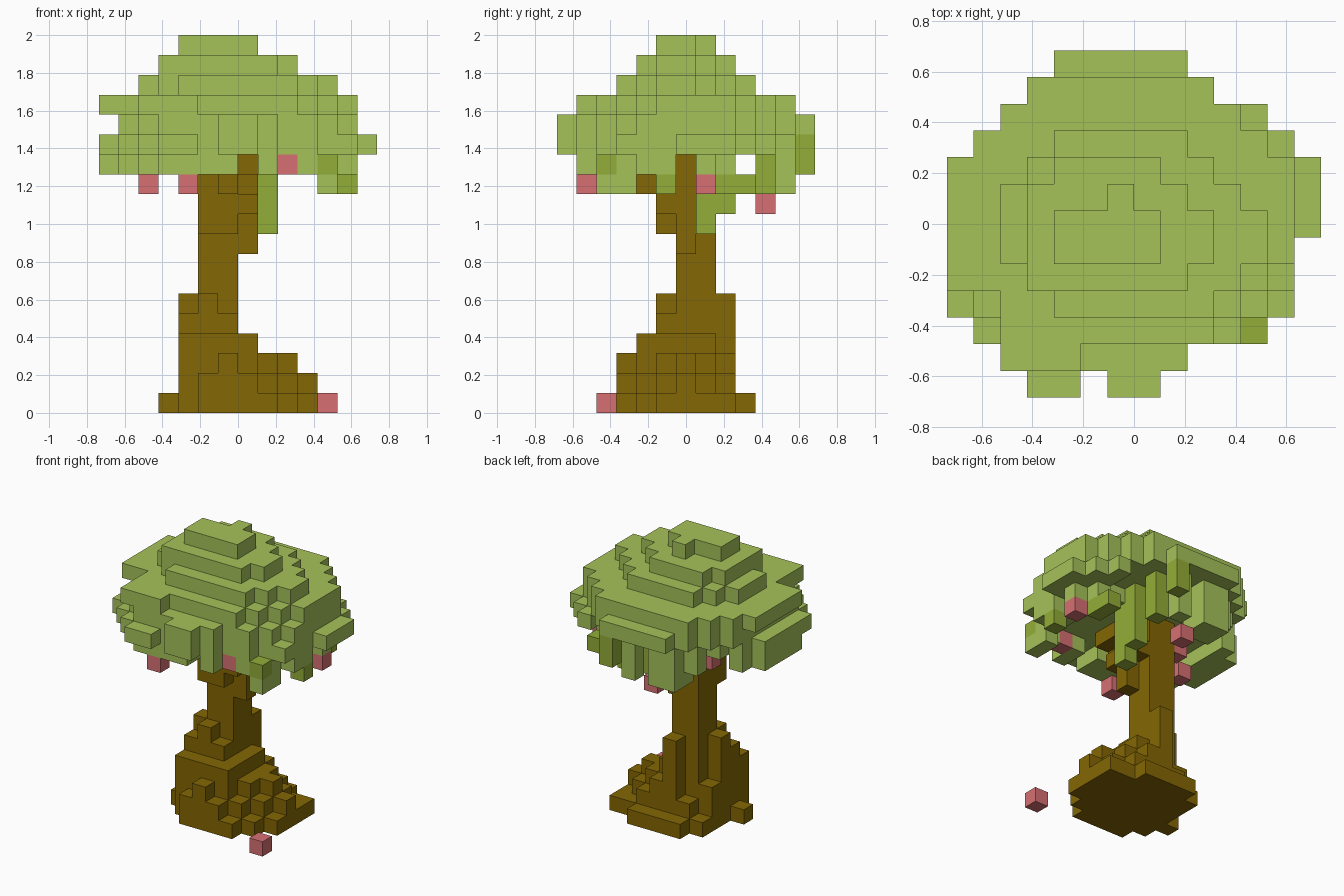
import bpy, bmesh

if "Cube" in bpy.data.objects:
    bpy.data.objects.remove(bpy.data.objects["Cube"])

V = 2 / 19          # cube size; x cells start at i*V, y cells are centred on j*V
cells = {}          # (i, j, k) -> part name


def box(part, i0, i1, j0, j1, k0, k1=None):
    """Fill an inclusive block of cells; part None carves it away."""
    for k in range(k0, (k0 if k1 is None else k1) + 1):
        for i in range(i0, i1 + 1):
            for j in range(j0, j1 + 1):
                if part:
                    cells[i, j, k] = part
                else:
                    cells.pop((i, j, k), None)


def slab(part, k, i0, i1, j0, j1, ne, nw, sw, se):
    """One layer: a rectangle with its four corners cut off in steps."""
    for i in range(i0, i1 + 1):
        for j in range(j0, j1 + 1):
            if i + j <= ne and j - i <= nw and -i - j <= sw and i - j <= se:
                cells[i, j, k] = part


L, D, B, R = "leaves_light", "leaves_dark", "trunk", "fruit"

# Canopy, from the hanging rim to the crown
slab(L, 12, -7, 5, -5, 4, 6, 8, 9, 7)
box(None, -5, 3, -3, 3, 12)          # hollow underside
box(None, -1, 3, 2, 5, 12)
box(None, 0, 0, -5, -4, 12)          # notches in the rim
box(None, 2, 2, -5, -4, 12)
box(None, 3, 5, 0, 0, 12)
slab(L, 13, -7, 6, -6, 5, 7, 8, 10, 6)
box(None, -1, 3, 2, 6, 13)           # open back below the overhang
slab(L, 14, -6, 5, -6, 6, 7, 9, 9, 6)
box(None, -2, -2, -6, -6, 13, 14)
box(None, -4, -3, -6, -6, 14)
slab(L, 15, -7, 5, -4, 5, 7, 9, 9, 6)
box(None, -7, -6, -3, -3, 15)
box(L, -5, -3, -5, -5, 15)
slab(L, 16, -5, 4, -3, 3, 4, 6, 6, 5)
slab(L, 17, -4, 2, -2, 2, 2, 5, 6, 3)
box(L, -3, 0, -1, 0, 18)
box(L, -1, -1, 1, 1, 18)
for i, j in ((6, 2), (5, 3), (4, 4), (5, -3)):
    box(L, i, i, j, j, 13)
for i, j in ((3, -4), (4, -3), (5, -2)):
    box(L, i, i, j, j, 13, 14)

# Hanging leaf clumps
box(L, -3, -2, 4, 5, 11, 13)
box(L, 0, 0, 5, 5, 11, 13)
box(D, 4, 4, -4, -4, 12)
box(L, 4, 4, -4, -3, 11)
box(D, 5, 5, -1, -1, 11)
box(D, 4, 4, 2, 3, 11)
box(D, 1, 1, 4, 4, 11, 13)
box(D, 1, 1, 6, 6, 12, 13)
box(D, 1, 1, 1, 2, 11, 13)
box(D, 1, 1, 2, 2, 10)
box(D, 1, 1, 1, 1, 9, 10)

# Spreading roots
slab(B, 0, -3, 3, -3, 2, 5, 5, 5, 4)
box(B, -2, 1, 3, 3, 0)
box(B, -4, -4, -1, -1, 0)
slab(B, 1, -3, 3, -3, 1, 3, 4, 5, 3)
box(B, -2, 1, 2, 2, 1)
slab(B, 2, -3, 2, -2, 1, 2, 4, 5, 2)
box(B, -1, 0, 2, 2, 2)
box(B, -1, -1, -3, -3, 2)
slab(B, 3, -3, 0, -2, 1, 1, 3, 5, 2)

# Trunk and branches
slab(B, 4, -3, -1, -1, 1, 0, 3, 4, 0)
box(B, -2, -1, 0, 1, 5, 12)
box(B, -3, -3, 0, 0, 5)
box(B, -2, -2, -1, -1, 5)
box(B, -1, -1, 2, 2, 3, 5)
box(B, 0, 0, 0, 0, 8, 12)
box(B, -2, -1, -1, -1, 9, 11)
box(B, 0, 0, -1, 1, 10)
box(B, -1, -1, -2, -1, 11)
box(B, 0, 0, -2, 0, 12)

# Fruit, hanging and fallen
for i, j, k in ((4, -4, 0), (-3, -5, 11), (2, -4, 12), (5, 1, 11),
                (-5, -1, 11), (-3, 1, 11), (-1, 4, 10)):
    box(R, i, i, j, j, k)


def build(part, colour):
    """Mesh the exposed cube sides of one part."""
    bm = bmesh.new()
    verts = {}

    def vert(p):
        if p not in verts:
            verts[p] = bm.verts.new((p[0] * V, (p[1] - 0.5) * V, p[2] * V))
        return verts[p]

    for c, name in cells.items():
        if name != part:
            continue
        for a in range(3):
            for s in (0, 1):
                n = list(c)
                n[a] += 2 * s - 1
                if tuple(n) in cells:
                    continue
                quad = []
                for p, q in ((0, 0), (1, 0), (1, 1), (0, 1)):
                    v = list(c)
                    v[a] += s
                    v[(a + 1) % 3] += p
                    v[(a + 2) % 3] += q
                    quad.append(vert(tuple(v)))
                bm.faces.new(quad if s else quad[::-1])
    mesh = bpy.data.meshes.new(part)
    bm.to_mesh(mesh)
    bm.free()
    mat = bpy.data.materials.new(part)
    mat.diffuse_color = (*colour, 1)
    mat.use_nodes = True
    mat.node_tree.nodes["Principled BSDF"].inputs["Base Color"].default_value = mat.diffuse_color
    mesh.materials.append(mat)
    bpy.context.collection.objects.link(bpy.data.objects.new(part, mesh))


build(L, (0.38, 0.54, 0.10))
build(D, (0.29, 0.42, 0.04))
build(B, (0.23, 0.135, 0.001))
build(R, (0.68, 0.16, 0.17))
